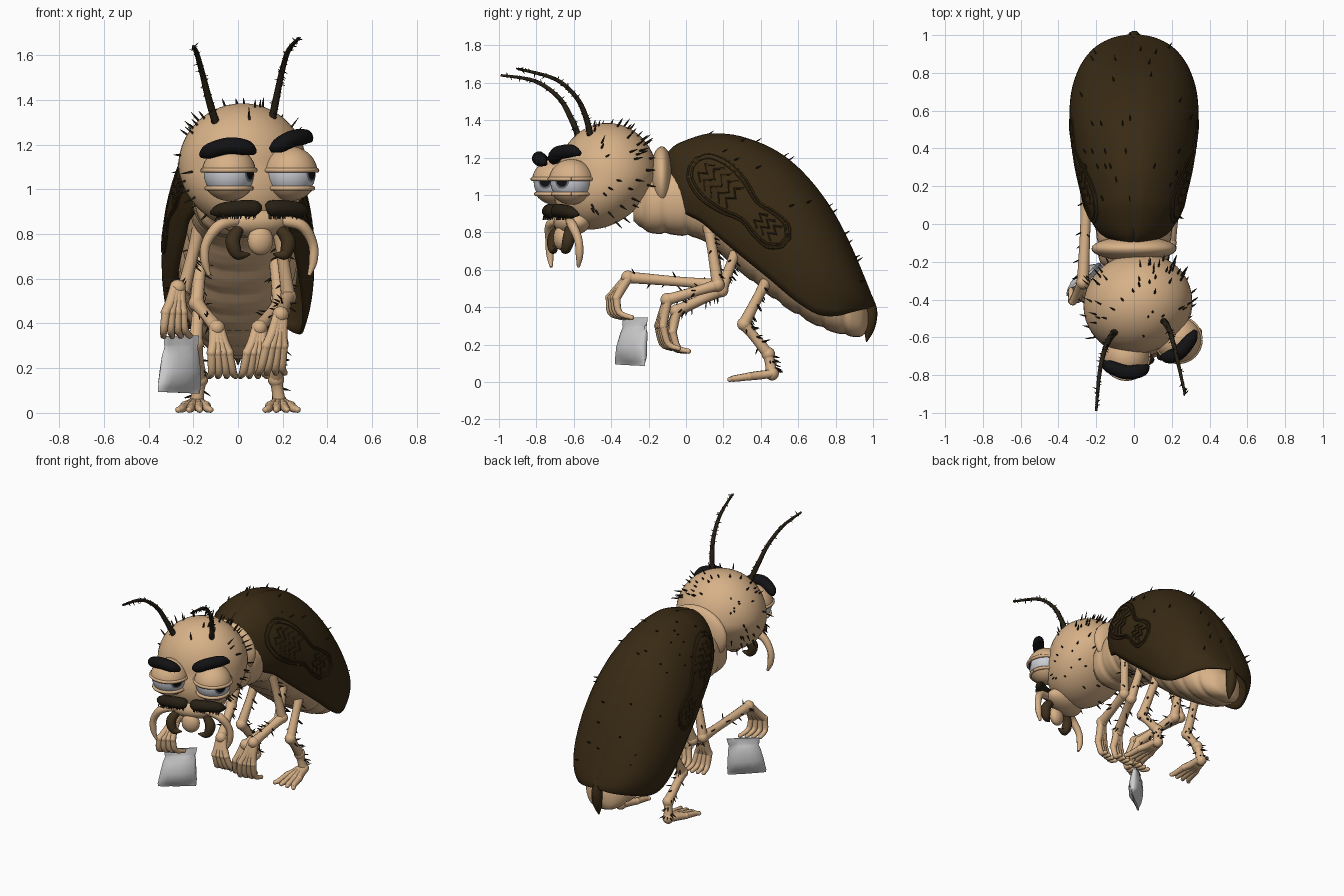
import bpy, bmesh, math, random
from mathutils import Vector, Matrix

if "Cube" in bpy.data.objects:
    bpy.data.objects.remove(bpy.data.objects["Cube"])
random.seed(4)

def mat(name, r, g, b):
    m = bpy.data.materials.new(name)
    m.diffuse_color = (r, g, b, 1)
    m.use_nodes = True
    m.node_tree.nodes["Principled BSDF"].inputs["Base Color"].default_value = m.diffuse_color
    return m
SKIN = mat("tan skin", .68, .44, .245)
SHELL = mat("dark brown shell", .04, .023, .007)
JAW = mat("jaw brown", .05, .03, .012)
HAIR = mat("hair brown", .02, .014, .007)
BLACK = mat("brow black", .006, .006, .007)
WHITE = mat("eye white", .6, .61, .65)
IRIS = mat("iris grey", .16, .17, .2)
BAG = mat("silver bag", .62, .62, .63)

# ---------- helpers: each returns (verts, faces), part() makes the object
def spline(pts, k=6):
    out = []
    for i in range(len(pts) - 1):
        q = [pts[max(i-1, 0)], pts[i], pts[i+1], pts[min(i+2, len(pts)-1)]]
        for j in range(k):
            t = j / k
            out.append(tuple(.5*(2*b + (c-a)*t + (2*a-5*b+4*c-d)*t*t + (3*b-a-3*c+d)*t**3)
                             for a, b, c, d in zip(*q)))
    return out + [tuple(pts[-1])]

def loft(rings, closed=True):
    n = len(rings[0])
    V = [p for r in rings for p in r]
    F = []
    for i in range(len(rings) - 1):
        for j in range(n if closed else n - 1):
            a, b = i*n + j, i*n + (j+1) % n
            F.append((a, b, b+n, a+n))
    if closed:
        F += [tuple(range(n)), tuple(range(len(V)-n, len(V)))]
    return V, F

def tube(pts, n=10, k=6):
    P = spline(pts, k) if k > 1 else pts
    C = [Vector(p[:3]) for p in P]
    side, rings = Vector((.31, .52, .79)), []
    for i, c in enumerate(C):
        t = (C[min(i+1, len(C)-1)] - C[max(i-1, 0)]).normalized()
        side = (side - t*side.dot(t)).normalized()
        up, r = t.cross(side), max(P[i][3], .001)
        rings.append([c + r*(side*math.cos(a) + up*math.sin(a))
                      for a in (2*math.pi*j/n for j in range(n))])
    return loft(rings)

def ball(c, s, n=16, m=10):
    return loft([[Vector((c[0] + s[0]*math.sin(u)*math.cos(v), c[1] + s[1]*math.sin(u)*math.sin(v),
                          c[2] + s[2]*math.cos(u))) for v in (2*math.pi*j/n for j in range(n))]
                 for u in (.02 + (math.pi-.04)*i/m for i in range(m+1))])

def spike(p, d, l, r=.006):
    p, d = Vector(p), Vector(d).normalized()
    return tube([(*(p - d*.01), r), (*(p + d*l*.5), r*.8), (*(p + d*l), .0005)], 4, 1)

def part(name, material, geoms):
    bm = bmesh.new()
    for V, F in geoms:
        vs = [bm.verts.new(v) for v in V]
        for f in F:
            bm.faces.new([vs[i] for i in f])
    return finish(name, bm, [material])

def finish(name, bm, mats):
    bmesh.ops.recalc_face_normals(bm, faces=bm.faces)
    me = bpy.data.meshes.new(name)
    bm.to_mesh(me)
    bm.free()
    for m in mats:
        me.materials.append(m)
    ob = bpy.data.objects.new(name, me)
    bpy.context.collection.objects.link(ob)
    return ob

def rnd(a=1):
    return random.uniform(-a, a)

# ---------- wing shell: stations (y, top z, bottom z, half width)
ST = spline([(-.11, 1.2, 1.12, .03), (-.08, 1.24, 1.0, .12), (-.03, 1.275, .92, .19), (.08, 1.315, .86, .25),
             (.16, 1.325, .79, .27), (.29, 1.31, .68, .3), (.45, 1.25, .55, .325), (.58, 1.16, .44, .335),
             (.7, 1.03, .365, .325), (.8, .88, .355, .295), (.88, .72, .375, .25), (.94, .58, .39, .19),
             (.98, .48, .4, .11), (.998, .43, .41, .02)], 4)
CURL = .5
def section(s):
    h = (s[1] - s[2]) / (1 + math.sin(CURL))
    return s[1] - h, h
def shell_ring(s):
    zm, h = section(s)
    ring = []
    for i in range(41):
        a = -CURL + (math.pi + 2*CURL)*i/40
        ring.append(Vector((s[3]*math.cos(a), s[0], zm + h*math.sin(a) - (.012 if i == 20 else 0))))
    return ring
shell = part("wing_shell", SHELL, [loft([shell_ring(s) for s in ST], False)])
so = shell.modifiers.new("thickness", "SOLIDIFY")
so.thickness, so.offset = .014, 0
part("tail_spike", SHELL, [tube([(0, .97, .47, .02), (0, .988, .38, .035), (0, .98, .29, .03), (0, .965, .215, .003)])])

# sole print pressed on both shell sides
def on_shell(y, z, s):
    st = min(ST, key=lambda q: abs(q[0] - y))
    i = min(max(ST.index(st), 1), len(ST)-2)
    a, b = (ST[i-1], st) if st[0] > y else (st, ST[i+1])
    t = (y - a[0]) / (b[0] - a[0])
    st = [p + (q-p)*t for p, q in zip(a, b)]
    zm, h = section(st)
    return (s*(st[3]*math.sqrt(max(0, 1 - ((z-zm)/h)**2)) + .006), y, z, .007)
def sole(u, v, s):
    return on_shell(.04 + .75*u + .66*v, 1.18 - .66*u + .75*v, s)
half = spline([(0, .03), (.04, .09), (.15, .125), (.28, .11), (.4, .07), (.5, .085), (.6, .085), (.66, .03)], 3)
for s, nm in ((-1, "left"), (1, "right")):
    g = []
    for k in (1, .82):
        loop = [(u, v*k) for u, v in half] + [(u, -v*k) for u, v in reversed(half)]
        loop = [(.33 + (u-.33)*(1 if k == 1 else .94), v) for u, v in loop]
        g.append(tube([sole(u, v, s) for u, v in loop + loop[:1]], 6, 1))
    for u, w in ((.08, .06), (.13, .08), (.18, .085), (.23, .08), (.28, .07), (.47, .045), (.52, .05), (.57, .05)):
        g.append(tube([sole(u + .02*math.cos(i*math.pi), w*(i/2 - 1), s) for i in range(5)], 6, 1))
    part(nm + "_sole_print", SHELL, g)

# ---------- segmented abdomen and collar: stations (y, bottom z, top z, half width)
rings = []
for y, zb, zt, w in spline([(-.28, .86, 1.0, .1), (-.2, .8, 1.1, .18), (-.05, .785, 1.15, .2), (.1, .75, 1.15, .22),
                            (.3, .58, 1.1, .25), (.5, .42, 1.0, .27), (.7, .3, .75, .24), (.85, .25, .56, .18),
                            (.94, .245, .44, .11), (.975, .3, .38, .03)], 10):
    g = 1 - .05*math.exp(-((((y + .05) / .12) % 1 - .5) / .13)**2)
    ring = []
    for j in range(28):
        c, d = math.cos(j*math.pi/14), math.sin(j*math.pi/14)
        ring.append(Vector((g*w*math.copysign(abs(c)**.75, c), y, (zb+zt)/2 + g*(zt-zb)/2*math.copysign(abs(d)**.85, d))))
    rings.append(ring)
part("abdomen", SKIN, [loft(rings)])
part("neck_collar", SKIN, [ball((0, -.13, 1.08), (.225, .065, .18), 32, 20)])

# ---------- head, turned a little to its left
HM = Matrix.Translation((.02, -.42, 1.1)) @ Matrix.Rotation(math.radians(18), 4, 'Z')
def H(x, y, z, *r):
    return (*(HM @ Vector((x, y, z))), *r)
def head_pt(v):
    return H(v.x, v.y + .35*min(v.z, 0), v.z)
V, F = ball((0, 0, 0), (.29, .265, .285), 40, 28)
part("head", SKIN, [([head_pt(v) for v in V], F)])
muz = [ball((0, -.2, -.245), (.16, .09, .07), 24, 14), ball((0, -.26, -.33), (.06, .04, .065))]
part("mouth", SKIN, [([H(*v) for v in V], F) for V, F in muz])
for s, nm in ((-1, "left"), (1, "right")):
    part(nm + "_moustache", HAIR, [tube([H(s*.018, -.29, -.19, .02), H(s*.04, -.295, -.185, .036),
         H(s*.12, -.29, -.185, .036), H(s*.19, -.265, -.195, .032), H(s*.225, -.235, -.205, .008)], 12)] +
         [spike(H(s*random.uniform(.03, .2), -.29, -.205), (rnd(.3), -.3, -1), .03, .005) for _ in range(30)])
    part(nm + "_mandible", JAW, [tube([H(s*.09, -.24, -.27, .022), H(s*.13, -.26, -.33, .033),
         H(s*.11, -.27, -.39, .026), H(s*.055, -.28, -.39, .004)])])
    part(nm + "_palp", SKIN, [tube([H(s*.08, -.24, -.24, .022), H(s*.19, -.26, -.26, .026), H(s*.25, -.245, -.34, .022),
         H(s*.255, -.24, -.42, .02), H(s*.235, -.24, -.485, .008)])])
    # eyeball with pupil and iris coloured by angle from the gaze
    c = HM @ Vector((s*.145, -.25, -.03))
    gaze = Vector((.88, -.47, .06)).normalized()
    bm = bmesh.new()
    bmesh.ops.create_uvsphere(bm, u_segments=32, v_segments=32, radius=.112)
    bmesh.ops.rotate(bm, verts=bm.verts, matrix=gaze.to_track_quat('Z', 'Y').to_matrix())
    for f in bm.faces:
        a = f.calc_center_median().angle(gaze)
        f.material_index = 2 if a < .3 else 1 if a < .4 else 0
    bmesh.ops.translate(bm, verts=bm.verts, vec=c)
    finish(nm + "_eyeball", bm, [WHITE, IRIS, BLACK])
    # heavy lids: cut spheres with a rolled rim
    for lid, cut, up in (("upper", .015, 1), ("lower", -.065, -1)):
        bm = bmesh.new()
        bmesh.ops.create_uvsphere(bm, u_segments=32, v_segments=20, radius=.122)
        bmesh.ops.bisect_plane(bm, geom=bm.verts[:] + bm.edges[:] + bm.faces[:], plane_co=(0, 0, cut),
                               plane_no=(0, 0, up), clear_inner=True)
        bmesh.ops.translate(bm, verts=bm.verts, vec=c)
        finish(f"{nm}_{lid}_lid", bm, [SKIN])
        r = math.sqrt(.119**2 - cut**2)
        part(f"{nm}_{lid}_lid_rim", SKIN, [tube([(c.x + r*math.cos(a), c.y + r*math.sin(a), c.z + cut, .011)
             for a in (i*math.pi/16 for i in range(33))], 8, 1)])

brows = {"left_brow": [(-.165, -.73, 1.15, .012), (-.13, -.755, 1.17, .034), (-.04, -.785, 1.195, .038),
                       (.04, -.775, 1.185, .034), (.075, -.75, 1.165, .012)],
         "right_brow": [(.145, -.7, 1.175, .012), (.18, -.705, 1.195, .034), (.24, -.68, 1.225, .038),
                        (.3, -.61, 1.235, .034), (.325, -.565, 1.22, .012)]}
for nm, pts in brows.items():
    part(nm, BLACK, [tube(pts, 12)])
feelers = {"left_antenna": [(-.1, -.57, 1.3, .018), (-.13, -.61, 1.4, .016), (-.16, -.68, 1.52, .013),
                            (-.185, -.81, 1.61, .011), (-.2, -.99, 1.64, .007)],
           "right_antenna": [(.15, -.51, 1.3, .018), (.17, -.53, 1.4, .016), (.195, -.585, 1.52, .013),
                             (.225, -.7, 1.62, .011), (.27, -.9, 1.675, .007)]}
for nm, pts in feelers.items():
    part(nm, HAIR, [tube(pts, 8)] + [spike(p[:3], (rnd(), rnd(), rnd()), .028, .004)
                                     for p in spline(pts, 12) if p[1] > -.96])

# ---------- bristles on head and shell
g = []
while len(g) < 95:
    d = Vector((rnd(), rnd(), random.uniform(-.6, 1))).normalized()
    if d.y < -.45 and d.z < .75:
        continue
    p = Vector(head_pt(Vector((d.x*.29, d.y*.265, d.z*.285))))
    g.append(spike(p, HM.to_3x3() @ (d + Vector((0, .5, -.1 if d.z < .5 else .2))), random.uniform(.03, .055), .006))
part("head_bristles", HAIR, g)
g = []
for _ in range(34):
    s = random.choice(ST[10:44])
    a = random.uniform(.5, math.pi - .5)
    zm, h = section(s)
    g.append(spike((s[3]*math.cos(a), s[0], zm + h*math.sin(a)), (math.cos(a)*.5, .7, .5*math.sin(a)), .04))
part("shell_bristles", HAIR, g)

# ---------- legs: hinged segments with hands, plus bristles
def limb(name, joints, palm, tip, side, r=.032, nf=4):
    J = [Vector(j) for j in joints]
    palm, tip, side = Vector(palm), Vector(tip), Vector(side)
    g, hairs = [], []
    for a, b in zip(J, J[1:]):
        g += [tube([(*a, r*1.05), (*a.lerp(b, .4), r*.85), (*b, r)]), ball(b, (r*1.15,)*3, 12, 8)]
        for _ in range(9):
            d = Vector((rnd(), random.uniform(-.2, 1), rnd()))
            d -= (b-a).normalized()*d.dot((b-a).normalized())
            d.normalize()
            hairs.append(spike(a.lerp(b, random.uniform(.1, .95)) + d*r*.85, d + (b-a).normalized()*.5, .035, .005))
    w = J[-1]
    for i in range(nf):
        o = side*(i/(nf-1) - .5)
        k = palm + o*.085
        out = (palm - w).normalized()*.3*(tip - palm).length
        e = tip + o*.13
        g += [tube([(*(w + o*.03), r*.7), (*w.lerp(k, .6), r*.75), (*k, .022)], 8, 4),
              tube([(*k, .021), (*(k.lerp(e, .45) + out), .018), (*e, .013)], 8, 4), ball(e, (.014,)*3, 8, 6),
              ball(k, (.023,)*3, 8, 6)]
    part(name, SKIN, g)
    part(name + "_bristles", HAIR, hairs)

limb("front_left_leg", [(-.17, .14, .84), (-.25, .17, .52), (-.27, -.31, .56)], (-.285, -.39, .45), (-.275, -.32, .345), (.9, .45, 0))
limb("front_right_leg", [(.18, .12, .84), (.225, .17, .52), (.19, -.1, .44)], (.165, -.135, .3), (.15, -.06, .18), (.9, .3, 0))
for s, nm in ((-1, "left"), (1, "right")):
    limb(f"middle_{nm}_leg", [(s*.16, .28, .74), (s*.185, .19, .49), (s*.095, -.05, .38)],
         (s*.08, -.08, .27), (s*.07, .0, .165), (.9, .2, 0))
    limb(f"hind_{nm}_leg", [(s*.17, .44, .56), (s*.19, .31, .31), (s*.17, .44, .15), (s*.185, .46, .045)],
         (s*.19, .34, .03), (s*.195, .235, .014), (1.1, 0, 0))

# ---------- pouch held in the front hand
U, N = Vector((.76, .65, 0)), Vector((.65, -.76, 0))
rings = []
for z, w, t, lean in ((.345, .105, .006, .02), (.305, .1, .01, .015), (.295, .095, .014, .015), (.26, .105, .032, .01),
                      (.19, .115, .046, 0), (.135, .122, .038, -.005), (.11, .124, .014, -.01), (.09, .122, .006, -.01)):
    c = Vector((-.26 + lean*.3, -.29 + lean, z))
    rings.append([c + U*w*math.cos(a) + N*(t*math.sin(a) + .004*rnd()) + Vector((0, 0, -.02*math.cos(a)*(.3 - z)))
                  for a in (i*math.pi/10 for i in range(20))])
part("pouch", BAG, [loft(rings)])

# smooth shading
for ob in bpy.data.objects:
    ob.select_set(True)
bpy.context.view_layer.objects.active = shell
bpy.ops.object.shade_smooth_by_angle(angle=math.radians(50))
